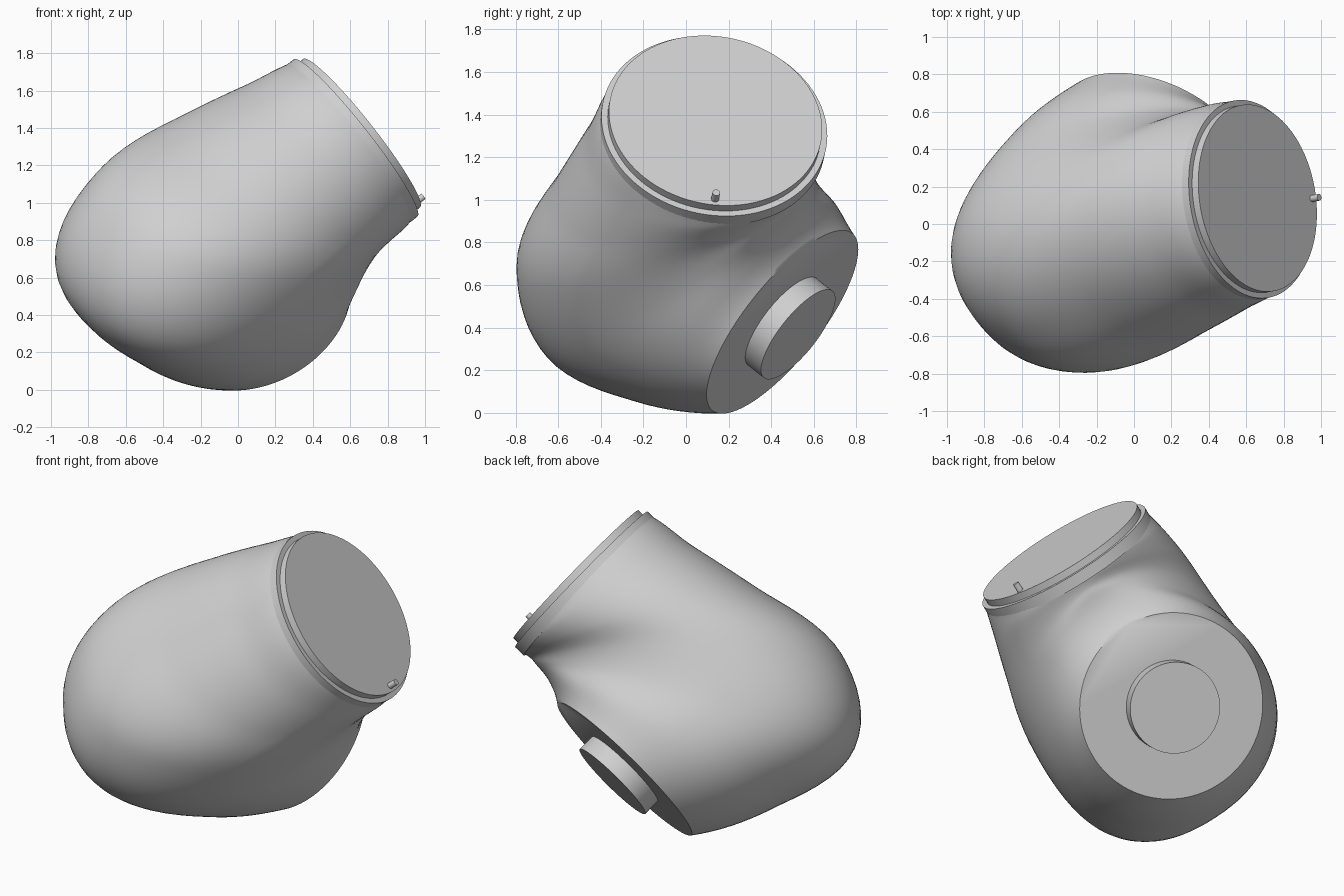
import bpy, bmesh, math
from mathutils import Vector, Matrix

if "Cube" in bpy.data.objects:
    bpy.data.objects.remove(bpy.data.objects["Cube"], do_unlink=True)

# One grey material
grey = bpy.data.materials.new("light_grey")
grey.use_nodes = True
COLOR = (0.63, 0.63, 0.63, 1)
grey.diffuse_color = COLOR
grey.node_tree.nodes["Principled BSDF"].inputs["Base Color"].default_value = COLOR

# Elbow frame: U leaves through the upper flange, V through the lower one
U = Vector((0.78, 0.135, 0.615)).normalized()
V = Vector((0.33, 0.74, -0.585))
V = (V - U * V.dot(U)).normalized()
W = U.cross(V)
O = Vector((-0.094, 0.008, 0.777))
FRAME = Matrix.Translation(O) @ Matrix((U, V, W)).transposed().to_4x4()


def finish(name, bm, angle=30):
    bmesh.ops.recalc_face_normals(bm, faces=bm.faces[:])
    bm.transform(FRAME)
    me = bpy.data.meshes.new(name)
    bm.to_mesh(me)
    bm.free()
    me.materials.append(grey)
    ob = bpy.data.objects.new(name, me)
    bpy.context.collection.objects.link(ob)
    bpy.ops.object.select_all(action='DESELECT')
    bpy.context.view_layer.objects.active = ob
    ob.select_set(True)
    bpy.ops.object.shade_smooth_by_angle(angle=math.radians(angle))
    return ob


def disc(name, axis, start, end, radius, offset=(0, 0, 0), sides=96):
    """Cylinder along local axis 0 (U) or 1 (V) from start to end."""
    bm = bmesh.new()
    bmesh.ops.create_cone(bm, cap_ends=True, segments=sides, radius1=radius,
                          radius2=radius, depth=end - start)
    direction = Vector((1, 0, 0)) if axis == 0 else Vector((0, 1, 0))
    rot = direction.to_track_quat('Z', 'Y').to_matrix().to_4x4()
    bm.transform(Matrix.Translation(direction * (start + end) / 2 + Vector(offset)) @ rot)
    return finish(name, bm)


def spline(values, f):
    """Catmull-Rom through evenly spaced values, f in 0..1."""
    n = len(values) - 1
    i = min(int(f * n), n - 1)
    t = f * n - i
    b, c = values[i], values[i + 1]
    a = values[i - 1] if i > 0 else 2 * b - c
    d = values[i + 2] if i + 2 <= n else 2 * c - b
    return 0.5 * (2 * b + (c - a) * t + (2 * a - 5 * b + 4 * c - d) * t * t
                  + (3 * b - a - 3 * c + d) * t ** 3)


# Elbow shell: rounded sections fanned a quarter turn about the inside corner
PIVOT = (0.90, 0.60)
INNER = [0.07, 0.075, 0.09, 0.12, 0.16, 0.25, 0.37]
OUTER = [1.13, 1.22, 1.455, 1.875, 2.01, 1.71, 1.43]
MIDDLE = [0.60, 0.66, 0.81, 1.05, 1.19, 1.05, 0.90]
WIDTH = [0.53, 0.57, 0.615, 0.66, 0.67, 0.625, 0.53]
FULL_OUT = [2.0, 2.08, 2.15, 2.25, 2.3, 2.2, 2.0]
FULL_IN = [2.0, 1.97, 1.88, 1.78, 1.8, 1.9, 2.0]
SHIFT = [0.0, -0.003, -0.012, -0.035, -0.035, -0.012, 0.0]
TABLES = (INNER, OUTER, MIDDLE, WIDTH, FULL_OUT, FULL_IN, SHIFT)
STEPS, SIDES = 48, 96


def power(x, e):
    return math.copysign(abs(x) ** e, x) if abs(x) > 1e-9 else 0.0


bm = bmesh.new()
rings = []
for k in range(STEPS + 1):
    f = k / STEPS
    a = f * math.pi / 2
    inner, outer, mid, width, n_out, n_in, shift = (spline(v, f) for v in TABLES)
    ring = []
    for j in range(SIDES):
        q = 2 * math.pi * j / SIDES
        c, s = math.cos(q), math.sin(q)
        e = 2 / (n_out if c > 0 else n_in)
        t = mid + power(c, e) * ((outer - mid) if c > 0 else (mid - inner))
        ring.append(bm.verts.new((PIVOT[0] - math.sin(a) * t,
                                  PIVOT[1] - math.cos(a) * t,
                                  power(s, e) * width + shift)))
    rings.append(ring)
for r0, r1 in zip(rings, rings[1:]):
    for j in range(SIDES):
        m = (j + 1) % SIDES
        bm.faces.new((r0[j], r0[m], r1[m], r1[j]))
bm.faces.new(rings[0])
bm.faces.new(rings[-1])
finish("elbow_shell", bm, 40)

# Upper flange: rim, cap and locating pin
disc("upper_rim", 0, 0.86, 0.928, 0.535)
disc("upper_cap", 0, 0.92, 0.97, 0.505)
disc("locating_pin", 0, 0.95, 1.02, 0.018, (0, 0.31, -0.353), 24)

# Lower flange boss
disc("lower_boss", 1, 0.58, 0.70, 0.26)
